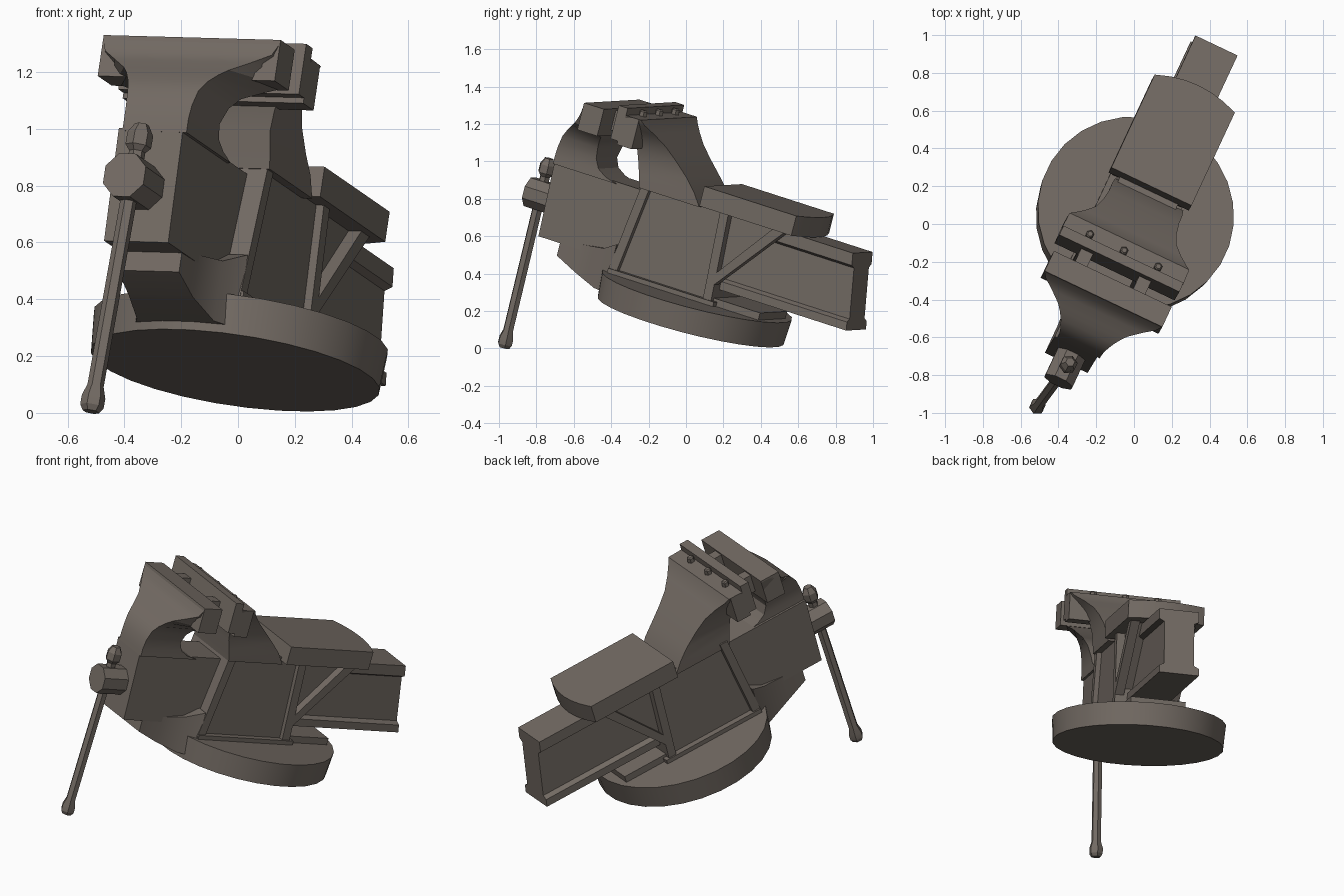
import bpy, bmesh
from math import radians, sin, cos, pi
from mathutils import Matrix, Vector, Euler

cube = bpy.data.objects.get("Cube")
if cube:
    bpy.data.objects.remove(cube, do_unlink=True)

metal = bpy.data.materials.new("warm grey metal")
GREY = (0.17, 0.145, 0.125, 1)
metal.diffuse_color = GREY
metal.use_nodes = True
for node in metal.node_tree.nodes:
    if node.type == 'BSDF_PRINCIPLED':
        node.inputs["Base Color"].default_value = GREY

# The whole vise is turned and pitched as one rigid tool
POSE = (Matrix.Translation((-0.01, 0.025, 0.15))
        @ Matrix.Rotation(radians(-25), 4, 'Z')
        @ Matrix.Rotation(radians(-16.3), 4, 'X')
        @ Matrix.Rotation(radians(1.5), 4, 'Y'))
parts = []


def finish(name, bm):
    bmesh.ops.recalc_face_normals(bm, faces=bm.faces)
    mesh = bpy.data.meshes.new(name)
    bm.to_mesh(mesh)
    bm.free()
    mesh.materials.append(metal)
    obj = bpy.data.objects.new(name, mesh)
    bpy.context.collection.objects.link(obj)
    obj.matrix_world = POSE
    parts.append(obj)
    return obj


def loft(name, rings):
    """Skin a list of equal-length point rings and cap both ends."""
    bm = bmesh.new()
    loops = [[bm.verts.new(p) for p in ring] for ring in rings]
    n = len(loops[0])
    for a, b in zip(loops, loops[1:]):
        for i in range(n):
            j = (i + 1) % n
            bm.faces.new((a[i], a[j], b[j], b[i]))
    bm.faces.new(loops[0])
    bm.faces.new(loops[-1])
    return finish(name, bm)


def side_prism(name, profile, x0, x1):
    """Extrude a (y, z) profile across the width."""
    return loft(name, [[(x, y, z) for y, z in profile] for x in (x0, x1)])


def box(name, x0, x1, y0, y1, z0, z1):
    return side_prism(name, [(y0, z0), (y1, z0), (y1, z1), (y0, z1)], x0, x1)


def tower(name, sections, shift=0):
    """Stack (z, front half width, back half width, front y, back y)."""
    return loft(name, [[(shift - hf, f, z), (shift + hf, f, z),
                        (shift + hb, b, z), (shift - hb, b, z)]
                       for z, hf, hb, f, b in sections])


def lathe(name, centre, axis, sides, stations):
    """Round part from (distance, radius) stations along Y or Z."""
    rings = []
    for d, r in stations:
        ring = []
        for i in range(sides):
            t = 2 * pi * (i + 0.5) / sides
            off = (r * cos(t), d, r * sin(t)) if axis == 'Y' else (r * cos(t), r * sin(t), d)
            ring.append(Vector(centre) + Vector(off))
        rings.append(ring)
    return loft(name, rings)


# Base
lathe("base_disc", (0, 0, 0), 'Z', 28, [(0, 0.515), (0.14, 0.525)])
box("base_step", -0.21, 0.21, -0.45, 0.2, 0.12, 0.165)
box("rear_base_pad", -0.17, 0.17, 0.15, 0.46, 0.12, 0.18)

# Fixed body with ribs at each end of the recessed side panels
side_prism("fixed_body", [(-0.43, 0.12), (0.16, 0.12), (0.12, 0.66), (-0.35, 0.66)], -0.17, 0.17)
side_prism("front_rib", [(-0.46, 0.1), (-0.41, 0.1), (-0.33, 0.67), (-0.38, 0.67)], -0.2, 0.2)
side_prism("rear_rib", [(0.13, 0.12), (0.18, 0.12), (0.15, 0.65), (0.1, 0.65)], -0.2, 0.2)
loft("front_nose", [[(-h, y, lo), (h, y, lo), (h, y, hi), (-h, y, hi)] for y, h, lo, hi in
                    [(-0.8, 0.12, 0.13, 0.21), (-0.67, 0.125, 0.075, 0.23),
                     (-0.53, 0.15, 0.03, 0.25), (-0.44, 0.2, 0.03, 0.3)]])

# Anvil with a bowed rear edge
H = 0.235
bow = [(H * (1 - t / 3), 0.555 + 0.05 * (1 - (1 - t / 3) ** 2)) for t in range(7)]
outline = [(-H, -0.01), (H, -0.01)] + bow
loft("anvil", [[(x, y, z) for x, y in outline] for z in (0.64, 0.75)])

# Diagonal braces carrying the anvil, with a thin web inside
for side in (-1, 1):
    name = "left_brace" if side > 0 else "right_brace"
    side_prism(name, [(0.16, 0.24), (0.16, 0.31), (0.43, 0.645), (0.5, 0.645)],
               side * 0.145, side * 0.2)
side_prism("brace_web", [(0.14, 0.26), (0.14, 0.645), (0.46, 0.645)], -0.15, 0.15)

# Sliding bar with an I-shaped section and a slanted end
W, C, LO, HI = 0.123, 0.093, 0.225, 0.635
half = [(W, LO), (W, LO + 0.045), (C, LO + 0.06), (C, HI - 0.08), (W, HI - 0.065), (W, HI)]
section = half + [(-x, z) for x, z in reversed(half)]
loft("sliding_bar", [[(x, 0.1, z) for x, z in section],
                     [(x, 0.88 + 0.18 * (HI - z), z) for x, z in section]])

# Fixed jaw
tower("fixed_jaw_arm", [
    (0.63, 0.2, 0.2, -0.39, -0.02), (0.70, 0.2, 0.205, -0.41, -0.07),
    (0.76, 0.2, 0.205, -0.43, -0.13), (0.83, 0.215, 0.215, -0.45, -0.21),
    (0.89, 0.25, 0.235, -0.48, -0.28), (0.94, 0.30, 0.28, -0.49, -0.34),
    (0.98, 0.35, 0.33, -0.5, -0.39), (1.005, 0.355, 0.35, -0.5, -0.41)], 0.01)
box("fixed_jaw_head", -0.342, 0.362, -0.51, -0.42, 0.84, 1.005)
box("fixed_jaw_plate", -0.342, 0.362, -0.555, -0.5, 0.86, 1.045)
for i in range(3):
    lathe("jaw_bolt_%d" % (i + 1), (0.005 + (i - 1) * 0.2, -0.475, 0), 'Z', 6,
          [(1.0, 0.022), (1.03, 0.022), (1.037, 0.014)])

# Moving jaw: block behind the screw, curved arm and wide head
side_prism("moving_jaw_block", [(-0.93, 0.2), (-0.3, 0.2), (-0.3, 0.61), (-0.945, 0.61)],
           -0.125, 0.125)
tower("moving_jaw_arm", [
    (0.60, 0.125, 0.125, -0.945, -0.56), (0.62, 0.125, 0.125, -0.945, -0.63),
    (0.65, 0.125, 0.125, -0.945, -0.68), (0.70, 0.128, 0.13, -0.94, -0.705),
    (0.76, 0.138, 0.155, -0.925, -0.70), (0.80, 0.155, 0.19, -0.90, -0.685),
    (0.835, 0.18, 0.26, -0.87, -0.65), (0.86, 0.205, 0.335, -0.845, -0.635),
    (0.90, 0.265, 0.345, -0.805, -0.635), (0.94, 0.325, 0.345, -0.77, -0.635),
    (0.99, 0.345, 0.345, -0.755, -0.635)], 0.015)
box("moving_jaw_head", -0.33, 0.36, -0.757, -0.635, 0.85, 1.0)
for side, name in ((-1, "right_jaw_tab"), (1, "left_jaw_tab")):
    box(name, side * 0.17 - 0.035, side * 0.17 + 0.035, -0.64, -0.55, 0.88, 0.99)

# Screw boss and sliding handle
lathe("screw_boss", (0, 0, 0.395), 'Y', 8, [(-1.1, 0.085), (-0.92, 0.085)])
lean = Euler((0, radians(1.8), 0)).to_matrix().to_4x4()
pivot = Matrix.Translation((0, -1.033, 0.39))
handle = lathe("handle", (0, 0, 0), 'Z', 6, [
    (-0.845, 0.03), (-0.825, 0.042), (-0.79, 0.042), (-0.75, 0.029),
    (0.11, 0.029), (0.13, 0.046), (0.175, 0.046), (0.21, 0.025)])
handle.matrix_world = POSE @ pivot @ lean

# Smooth curves, keep cast edges crisp
bpy.context.view_layer.update()
bpy.ops.object.select_all(action='DESELECT')
for obj in parts:
    obj.select_set(True)
bpy.context.view_layer.objects.active = parts[0]
bpy.ops.object.shade_smooth_by_angle(angle=radians(25))
